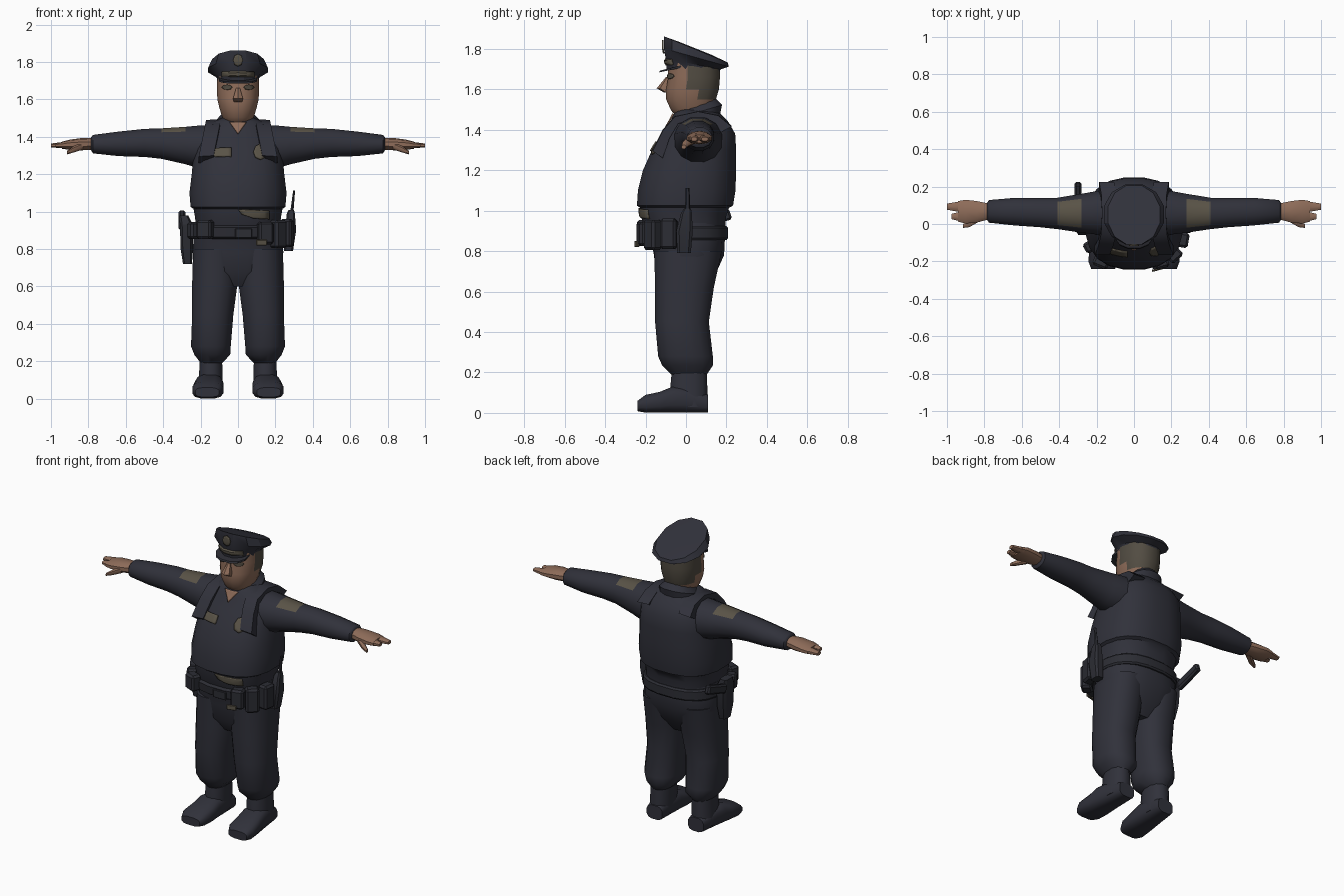
import bpy, bmesh
from math import sin, cos, pi, radians
from mathutils import Vector, Matrix
from mathutils.bvhtree import BVHTree

cube = bpy.data.objects.get("Cube")
if cube:
    bpy.data.objects.remove(cube, do_unlink=True)


def material(name, rgb):
    m = bpy.data.materials.new(name)
    m.use_nodes = True
    m.diffuse_color = (*rgb, 1)
    b = m.node_tree.nodes["Principled BSDF"]
    b.inputs["Base Color"].default_value = (*rgb, 1)
    b.inputs["Roughness"].default_value = 0.9
    return m


CLOTH = material("dark navy cloth", (0.030, 0.031, 0.043))
LEATHER = material("black leather", (0.025, 0.026, 0.034))
SKIN = material("skin", (0.27, 0.15, 0.1))
HAIR = material("grey brown hair", (0.085, 0.073, 0.055))
PATCH = material("dull gold patch", (0.1, 0.086, 0.062))


def finish(bm, name, mats, paint=None, angle=45):
    bmesh.ops.recalc_face_normals(bm, faces=bm.faces)
    bm.normal_update()
    for f in bm.faces:
        f.smooth = True
        if paint and paint(f.calc_center_median(), f.normal):
            f.material_index = 1
    for e in bm.edges:
        e.smooth = not (len(e.link_faces) == 2 and e.calc_face_angle(0) > radians(angle))
    me = bpy.data.meshes.new(name)
    bm.to_mesh(me)
    bm.free()
    for m in mats:
        me.materials.append(m)
    ob = bpy.data.objects.new(name, me)
    bpy.context.collection.objects.link(ob)
    return ob


# Skin of rounded sections; each ring is (position, a0, a1, b0, b1, optional tilt)
def loft(name, rings, axis="z", n=16, power=2.3, side=1, mats=(CLOTH,), paint=None, angle=45):
    bm = bmesh.new()
    loops = []
    for p, a0, a1, b0, b1, *tilt in rings:
        row = []
        for i in range(n):
            t = 2 * pi * (i + 0.5) / n
            c, s = cos(t), sin(t)
            c = abs(c) ** (2 / power) * (1 if c > 0 else -1)
            s = abs(s) ** (2 / power) * (1 if s > 0 else -1)
            a, b = (a0 + a1 + (a1 - a0) * c) / 2, (b0 + b1 + (b1 - b0) * s) / 2
            q = p + (tilt[0] * (b - (b0 + b1) / 2) if tilt else 0)
            v = {"z": (a, b, q), "x": (q, a, b), "y": (a, q, b)}[axis]
            row.append(bm.verts.new((v[0] * side, v[1], v[2])))
        loops.append(row)
    for r0, r1 in zip(loops, loops[1:]):
        for i in range(n):
            bm.faces.new((r0[i], r0[i - 1], r1[i - 1], r1[i]))
    bm.faces.new(loops[0])
    bm.faces.new(loops[-1])
    return finish(bm, name, mats, paint, angle)


# Rings centred on x = 0, given by half width
def body(name, rings, **kw):
    return loft(name, [(z, -w, w, y0, y1, *t) for z, w, y0, y1, *t in rings], **kw)


def box(name, pos, size, turn=0, lean=0, mat=LEATHER, bevel=0.012):
    bm = bmesh.new()
    bmesh.ops.create_cube(bm, size=1)
    bmesh.ops.scale(bm, vec=size, verts=bm.verts)
    bmesh.ops.bevel(bm, geom=bm.edges[:], offset=bevel, segments=1, affect="EDGES")
    rot = Matrix.Rotation(radians(turn), 4, "Z") @ Matrix.Rotation(radians(lean), 4, "X")
    bmesh.ops.transform(bm, matrix=Matrix.Translation(pos) @ rot, verts=bm.verts)
    return finish(bm, name, (mat,), angle=30)


# Thin plate with an (x, z) outline, laid on the front of another part
def plate(name, outline, target, mat):
    tree = BVHTree.FromPolygons([v.co for v in target.data.vertices],
                                [p.vertices[:] for p in target.data.polygons])
    bm = bmesh.new()
    pts = [bm.verts.new((x, 0, z)) for x, z in outline]
    mid = bm.verts.new(sum((p.co for p in pts), Vector()) / len(pts))
    for i, p in enumerate(pts):
        bm.faces.new((mid, pts[i - 1], p))
    bmesh.ops.subdivide_edges(bm, edges=bm.edges[:], cuts=2, use_grid_fill=True)
    for v in bm.verts:
        hit = tree.ray_cast(Vector((v.co.x, -1, v.co.z)), Vector((0, 1, 0)))[0]
        v.co.y = (hit.y if hit else 0) - 0.005
    ob = finish(bm, name, (mat,))
    mod = ob.modifiers.new("thickness", "SOLIDIFY")
    mod.thickness, mod.offset = 0.008, 0
    return ob


def disc(x, z, rx, rz, n=8):
    return [(x + rx * cos(2 * pi * i / n), z + rz * sin(2 * pi * i / n)) for i in range(n)]


def rect(x0, x1, z0, z1):
    return [(x0, z0), (x1, z0), (x1, z1), (x0, z1)]


# Torso with the vest hem stepping out over the shirt
torso = body("vest_torso", [
    (.90, .225, -.20, .195), (.97, .232, -.225, .20), (1.015, .24, -.23, .215),
    (1.025, .256, -.245, .235), (1.10, .262, -.24, .247), (1.20, .25, -.215, .25),
    (1.30, .24, -.17, .25), (1.38, .225, -.12, .245), (1.44, .185, -.08, .21),
    (1.48, .14, -.06, .17), (1.50, .09, -.04, .14)], power=2.5, n=20)
body("trouser_seat", [
    (.60, .10, -.10, .09), (.68, .215, -.15, .145), (.78, .245, -.16, .19),
    (.88, .238, -.18, .195), (.94, .23, -.20, .19)], power=2.5, n=20)
body("belt", [(.855, .243, -.205, .203), (.865, .25, -.22, .21),
              (.915, .248, -.225, .21), (.925, .24, -.21, .2)],
     power=2.5, n=20, mats=(LEATHER,), angle=30)

# Head, nose and collar
head = body("head", [
    (1.40, .06, -.03, .13), (1.465, .065, -.04, .13), (1.485, .075, -.068, .13),
    (1.505, .085, -.08, .135), (1.55, .10, -.10, .15), (1.60, .112, -.10, .165),
    (1.66, .115, -.09, .17), (1.74, .113, -.09, .17)],
    mats=(SKIN, HAIR), paint=lambda c, n: c.y > .035 and c.z > 1.56)
body("nose", [(1.585, .025, -.11, -.07), (1.605, .03, -.145, -.07),
              (1.66, .012, -.10, -.07)], n=6, mats=(SKIN,))
body("collar", [(1.44, .125, -.10, .17, .25), (1.485, .115, -.075, .18, .3),
                (1.52, .08, -.05, .15, .35), (1.47, .065, -.03, .13, .3)], angle=30)
plate("open_neck", [(-.045, 1.478), (0, 1.415), (.045, 1.478)], torso, SKIN)

# Peaked cap with a tilted crown
cap = body("cap", [
    (1.695, .112, -.10, .172, -.05), (1.725, .118, -.105, .175, -.2),
    (1.757, .165, -.115, .217, -.28), (1.797, .143, -.115, .212, -.41),
    (1.803, .07, -.04, .13, -.4)], n=12, power=2.1, angle=30)
body("visor", [(1.70, .103, -.136, .03, .2), (1.712, .105, -.13, .03, .25)],
     n=12, mats=(LEATHER,), angle=30)
plate("cap_badge", disc(0, 1.81, .027, .033), cap, PATCH)
plate("cap_braid", rect(-.085, .085, 1.722, 1.748), cap, PATCH)

# Chest and belly markings
plate("name_strip", rect(-.16, -.035, 1.295, 1.34), torso, PATCH)
plate("chest_badge", disc(.12, 1.32, .038, .042), torso, PATCH)
plate("belly_mark", [(0, 1.012), (.02, .985), (.08, .965), (.165, .96), (.165, 1.005)],
      torso, PATCH)

for side, tag in ((1, "left"), (-1, "right")):
    plate(tag + "_eye", disc(side * .058, 1.665, .026, .014), head, HAIR)

    # Sleeve with a shoulder patch over its top
    loft(tag + "_sleeve", [
        (.12, -.07, .19, 1.23, 1.465), (.20, -.06, .18, 1.225, 1.465),
        (.28, -.05, .165, 1.25, 1.457), (.41, -.03, .143, 1.28, 1.448),
        (.50, -.02, .142, 1.29, 1.445), (.64, -.01, .142, 1.295, 1.43),
        (.775, .005, .13, 1.31, 1.412), (.785, .02, .115, 1.325, 1.40)],
        axis="x", n=12, power=2.1, side=side, mats=(CLOTH, PATCH),
        paint=lambda c, n: .28 < abs(c.x) < .41 and n.z > .6)

    # Hand with a thumb and two finger groups
    loft(tag + "_hand", [
        (.77, .025, .11, 1.33, 1.395), (.84, .005, .125, 1.328, 1.393),
        (.90, .0, .132, 1.332, 1.385), (.94, .01, .125, 1.335, 1.375)],
        axis="x", n=10, side=side, mats=(SKIN,))
    for i, (y0, y1, tip) in enumerate(((.01, .07, .975), (.06, .125, 1.0))):
        loft(f"{tag}_fingers_{i + 1}", [
            (.92, y0, y1, 1.336, 1.376), (tip, y0 + .015, y1 - .015, 1.343, 1.365)],
            axis="x", n=8, side=side, mats=(SKIN,))
    loft(tag + "_thumb", [(.83, .01, .06, 1.33, 1.375), (.88, -.018, .02, 1.315, 1.35),
                          (.915, -.022, .0, 1.305, 1.325)],
         axis="x", n=8, side=side, mats=(SKIN,))

    # Trouser leg gathered at the ankle, then the shoe
    loft(tag + "_trouser_leg", [
        (.80, .0, .242, -.16, .18), (.62, .0, .247, -.155, .14),
        (.45, .023, .247, -.155, .115), (.28, .037, .253, -.14, .135),
        (.235, .04, .235, -.12, .135), (.19, .085, .20, -.075, .105)], side=side)
    loft(tag + "_ankle", [(.03, .085, .215, -.08, .108), (.13, .08, .21, -.08, .108),
                          (.24, .085, .205, -.07, .105)], n=12, side=side)
    loft(tag + "_shoe", [
        (.11, .09, .20, .002, .09), (.0, .082, .22, 0, .13), (-.07, .078, .232, 0, .13),
        (-.13, .075, .24, 0, .105), (-.20, .08, .246, 0, .09), (-.24, .10, .23, .008, .06)],
        axis="y", n=12, power=3, side=side)

    # Vest strap over the shoulder
    path = [(-.165, 1.30), (-.115, 1.40), (-.055, 1.47), (.06, 1.495), (.16, 1.475), (.225, 1.42)]
    bm = bmesh.new()
    rows = [[bm.verts.new((side * (x + (z - 1.4) * -.2), y * k, z - d))
             for x, k, d in ((.11, 1, 0), (.19, 1, .005), (.19, .7, .04), (.11, .7, .04))]
            for y, z in path]
    for r0, r1 in zip(rows, rows[1:]):
        for i in range(4):
            bm.faces.new((r0[i], r0[i - 1], r1[i - 1], r1[i]))
    bm.faces.new(rows[0])
    bm.faces.new(rows[-1])
    finish(bm, tag + "_vest_strap", (CLOTH,))

# Belt pouches
for i, (x, y, w, z, h, turn) in enumerate((
        (.145, -.205, .08, .885, .12, 15), (.215, -.165, .08, .88, .15, 42),
        (.26, -.085, .08, .885, .15, 80), (-.175, -.2, .085, .905, .1, -22),
        (-.235, -.12, .06, .9, .09, -60))):
    box(f"pouch_{i + 1}", (x, y, z), (w, .065, h), turn)
plate_box = box("buckle", (.03, -.225, .885), (.09, .012, .05), 0, bevel=.003)
box("key_clip", (.125, -.243, .835), (.06, .012, .03), 15, mat=PATCH, bevel=.003)

# Radio with a leaning antenna
loft("radio", [(.79, .245, .295, -.045, .025), (.90, .25, .312, -.05, .035),
               (.99, .26, .305, -.025, .03), (1.01, .27, .30, -.01, .025)],
     n=8, power=4, mats=(LEATHER,), angle=30)
loft("antenna", [(.99, .277, .297, -.005, .02), (1.112, .294, .306, -.002, .018)],
     n=6, mats=(LEATHER,))

# Holster with the grip pointing backwards
loft("holster", [(.72, -.295, -.245, -.04, .03), (.80, -.308, -.24, -.055, .05),
                 (.93, -.312, -.24, -.06, .06), (.98, -.315, -.265, -.03, .05)],
     n=8, power=4, mats=(LEATHER,), angle=30)
box("pistol_grip", (-.3, .13, .955), (.036, .19, .055), 0, 18, bevel=.01)
